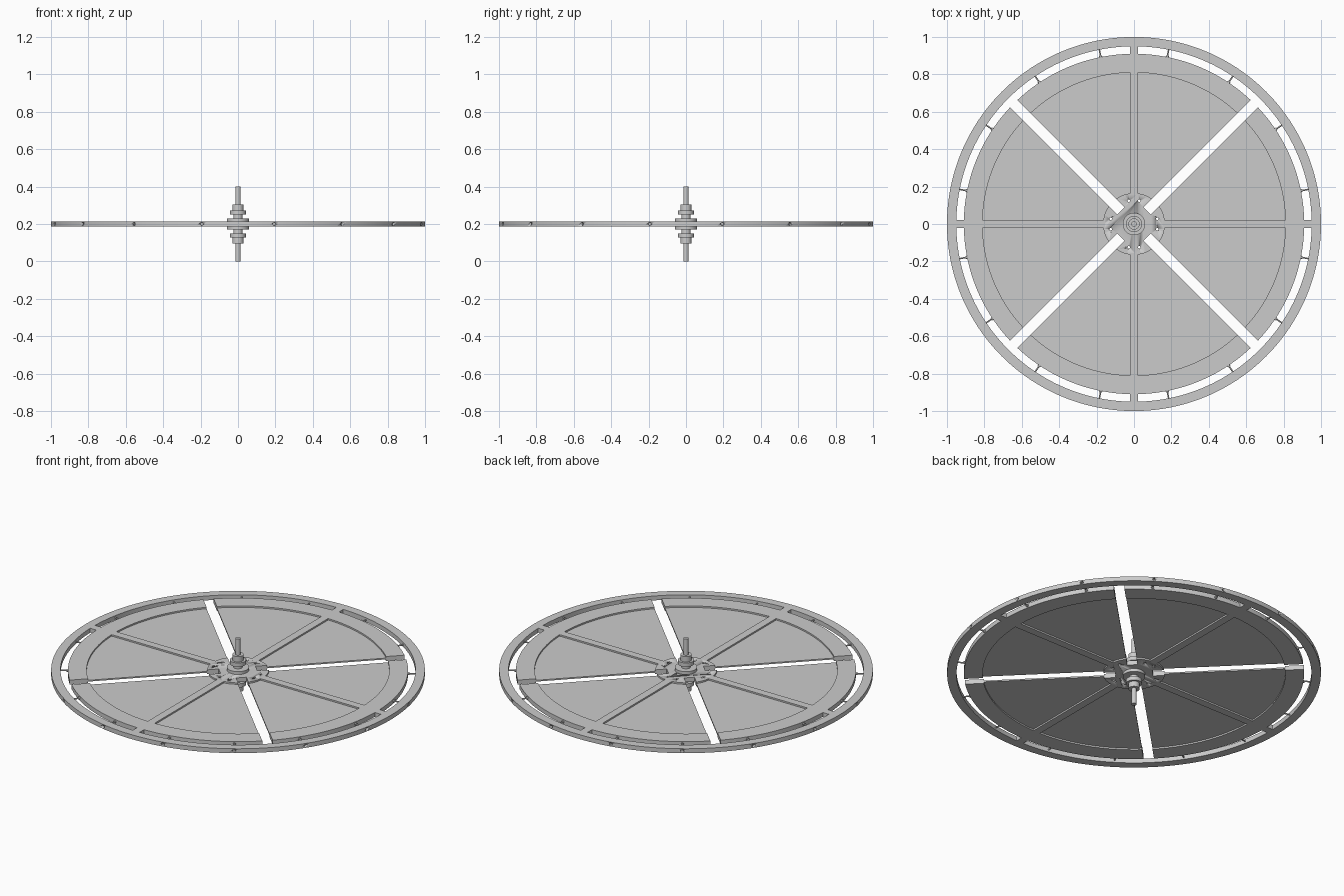
import bpy, bmesh, math
from mathutils import Matrix, Vector

if "Cube" in bpy.data.objects:
    bpy.data.objects.remove(bpy.data.objects["Cube"])

ZC = 0.2          # mid plane of the wheel
T = 0.013         # half thickness of the frame
SPOKE = 0.0225    # half width of spokes
SLOT = 0.028      # half width of diagonal slots
Q = math.pi / 4


def finish(bm, name, smooth=True):
    bmesh.ops.recalc_face_normals(bm, faces=bm.faces)
    me = bpy.data.meshes.new(name)
    bm.to_mesh(me)
    bm.free()
    ob = bpy.data.objects.new(name, me)
    bpy.context.collection.objects.link(ob)
    bpy.ops.object.select_all(action='DESELECT')
    bpy.context.view_layer.objects.active = ob
    ob.select_set(True)
    if smooth:
        bpy.ops.object.shade_smooth_by_angle(angle=math.radians(30))
    return ob


def plate(name, pts, z0, z1, angle=0):
    bm = bmesh.new()
    f = bm.faces.new([bm.verts.new((x, y, z0)) for x, y in pts])
    r = bmesh.ops.extrude_face_region(bm, geom=[f])
    vs = [v for v in r['geom'] if isinstance(v, bmesh.types.BMVert)]
    bmesh.ops.translate(bm, verts=vs, vec=(0, 0, z1 - z0))
    bmesh.ops.rotate(bm, verts=bm.verts, matrix=Matrix.Rotation(angle, 3, 'Z'))
    return finish(bm, name)


def lathe(name, profile, n, closed=False):
    bm = bmesh.new()
    vs = [bm.verts.new((r, 0, z)) for r, z in profile]
    pairs = list(zip(vs, vs[1:])) + ([(vs[-1], vs[0])] if closed else [])
    es = [bm.edges.new(p) for p in pairs]
    bmesh.ops.spin(bm, geom=vs + es, cent=(0, 0, 0), axis=(0, 0, 1),
                   angle=2 * math.pi, steps=n, use_duplicate=False)
    bmesh.ops.remove_doubles(bm, verts=bm.verts, dist=1e-5)
    return finish(bm, name)


def rods(name, items, n=12):
    # items: (start, end, radius)
    bm = bmesh.new()
    for a, b, r in items:
        a, b = Vector(a), Vector(b)
        d = b - a
        m = Matrix.Translation((a + b) / 2) @ d.to_track_quat('Z', 'Y').to_matrix().to_4x4()
        bmesh.ops.create_cone(bm, cap_ends=True, segments=n, radius1=r,
                              radius2=r, depth=d.length, matrix=m)
    return finish(bm, name)


def cut(ob, cutter):
    m = ob.modifiers.new("holes", 'BOOLEAN')
    m.operation = 'DIFFERENCE'
    m.solver = 'EXACT'
    m.object = cutter
    bpy.context.view_layer.objects.active = ob
    bpy.ops.object.modifier_apply(modifier=m.name)
    bpy.data.objects.remove(cutter)


def polar(r, a):
    return (r * math.cos(a), r * math.sin(a))


def arc(r, a0, a1, n=24):
    return [polar(r, a0 + (a1 - a0) * i / n) for i in range(n + 1)]


def spoke_angle(r):
    return math.asin(SPOKE / r)


def slot_angle(r):
    return Q - math.asin(SLOT / r)


def radial(a, r0, r1, rad):
    return ((*polar(r0, a), ZC), (*polar(r1, a), ZC), rad)


# Outer rim with bolt holes
rim = lathe("outer_rim", [(0.95, ZC - T), (1.0, ZC - T), (1.0, ZC + T), (0.95, ZC + T)], 192, True)
bolt_angles = [(k + 0.5) * math.pi / 8 for k in range(16)]
cut(rim, rods("rim_hole_cutter", [radial(a, 0.983, 1.02, 0.009) for a in bolt_angles]))

# Radial bolts bridging the gap between rim and inner ring
rods("rim_bolts", [radial(a, 0.90, 0.96, 0.004) for a in bolt_angles]
     + [radial(a, 0.907, 0.918, 0.008) for a in bolt_angles])

# Four T-shaped frames (spoke plus arc) and eight thin panels
for k in range(4):
    rot = k * math.pi / 2
    ri, ro, rr = 0.81, 0.91, 0.955
    half = arc(ri, spoke_angle(ri), slot_angle(ri)) + arc(ro, slot_angle(ro), spoke_angle(ro))
    upper = [(0.155, SPOKE)] + half + [(rr, SPOKE)]
    lower = [(x, -y) for x, y in reversed(upper)]
    plate(f"spoke_frame_{k}", upper + lower, ZC - T, ZC + T, rot)
    r0, r1 = 0.155, 0.815
    sector = arc(r0, spoke_angle(r0), slot_angle(r0), 6) + arc(r1, slot_angle(r1), spoke_angle(r1))
    plate(f"panel_{k}_a", sector, ZC - 0.004, ZC + 0.004, rot)
    plate(f"panel_{k}_b", [(x, -y) for x, y in sector], ZC - 0.004, ZC + 0.004, rot)

# Hub plate with diagonal slots and bolt holes beside every spoke
pts = []
R = 0.165
for k in range(4):
    c = k * math.pi / 2
    pts += arc(R, c - slot_angle(R), c + slot_angle(R), 16)
    ca, sa = math.cos(c + Q), math.sin(c + Q)
    pts += [(0.1 * ca - s * SLOT * sa, 0.1 * sa + s * SLOT * ca) for s in (-1, 1)]
hub = plate("hub_plate", pts, ZC - T, ZC + T)
holes = []
for k in range(4):
    for s in (-1, 1):
        v = Matrix.Rotation(k * math.pi / 2, 3, 'Z') @ Vector((0.125, s * 0.028, 0))
        holes.append(((v.x, v.y, ZC - 0.05), (v.x, v.y, ZC + 0.05), 0.007))
cut(hub, rods("hub_hole_cutter", holes))

# Stepped axle with flanges and collars, mirrored about the mid plane
top = [(0.06, 0.013), (0.06, 0.03), (0.025, 0.03), (0.025, 0.05), (0.043, 0.05),
       (0.043, 0.073), (0.03, 0.073), (0.03, 0.105), (0.014, 0.105), (0.014, 0.2), (0, 0.2)]
profile = [(r, ZC - z) for r, z in reversed(top)] + [(r, ZC + z) for r, z in top]
lathe("axle", profile, 48)
